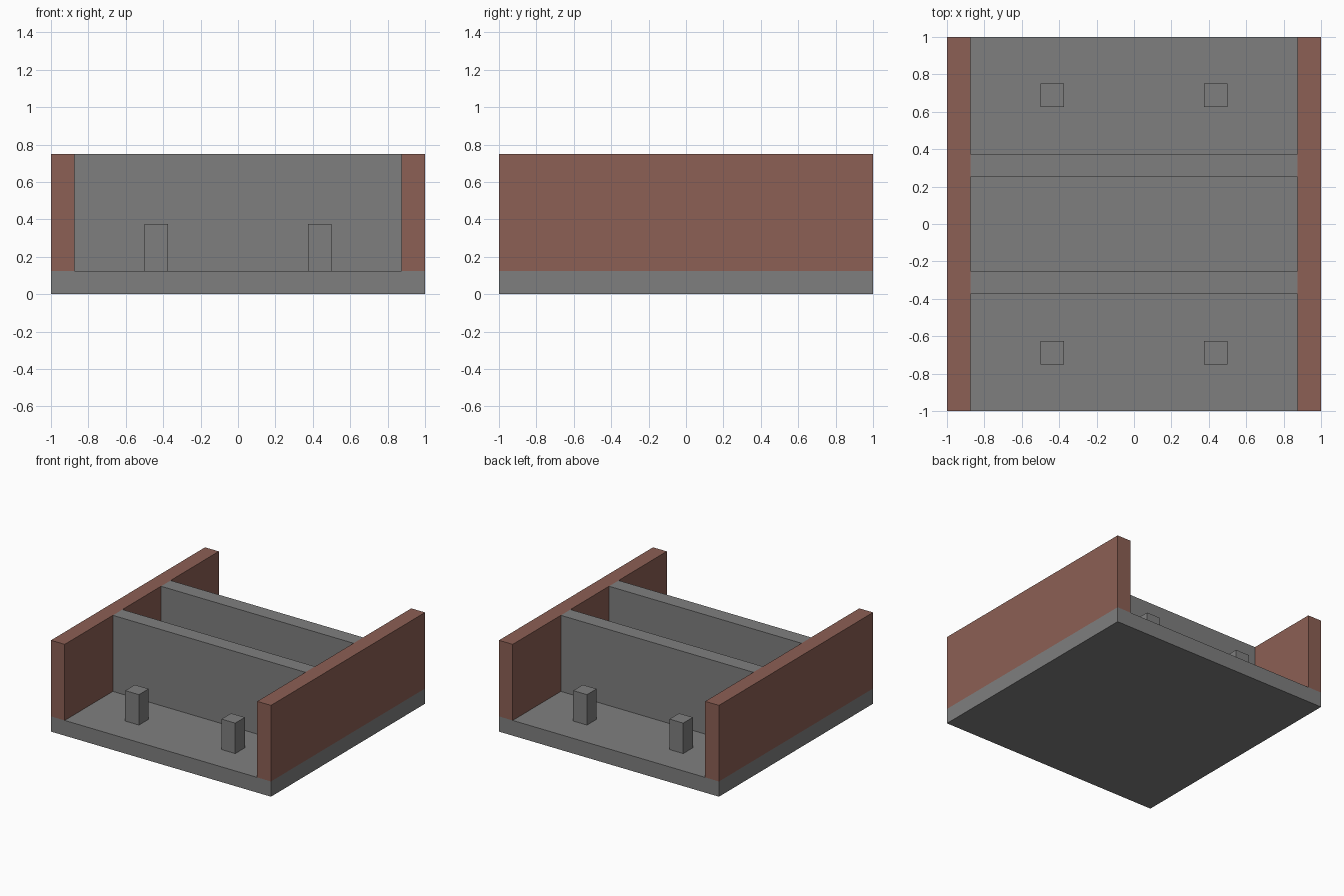
import bpy

default = bpy.data.objects.get("Cube")
if default:
    bpy.data.objects.remove(default, do_unlink=True)


def material(name, rgb):
    mat = bpy.data.materials.new(name)
    mat.use_nodes = True
    colour = (*rgb, 1.0)
    mat.diffuse_color = colour
    bsdf = mat.node_tree.nodes["Principled BSDF"]
    bsdf.inputs["Base Color"].default_value = colour
    return mat


def box(name, centre, size, mat):
    bpy.ops.mesh.primitive_cube_add(size=1, location=centre)
    obj = bpy.context.object
    obj.name = name
    obj.scale = size
    bpy.ops.object.transform_apply(location=False, rotation=False, scale=True)
    obj.data.materials.append(mat)
    return obj


grey = material("stone grey", (0.212, 0.212, 0.212))
brown = material("reddish brown", (0.262, 0.115, 0.089))

T = 0.125            # common thickness of floor, walls and posts
HEIGHT = 0.75        # overall height
WALL_H = HEIGHT - T
POST_H = 0.25

# Floor slab
box("floor", (0, 0, T / 2), (2, 2, T), grey)

# Side walls
for side, sx in (("left", 1), ("right", -1)):
    box(f"{side}_wall", (sx * (1 - T / 2), 0, T + WALL_H / 2), (T, 2, WALL_H), brown)

for end, sy in (("front", -1), ("back", 1)):
    # Cross walls between the side walls
    box(f"{end}_divider", (0, sy * 2.5 * T, T + WALL_H / 2), (2 - 2 * T, T, WALL_H), grey)
    # Short square posts on the floor
    for side, sx in (("left", 1), ("right", -1)):
        box(f"{end}_{side}_post", (sx * 3.5 * T, sy * 5.5 * T, T + POST_H / 2),
            (T, T, POST_H), grey)
